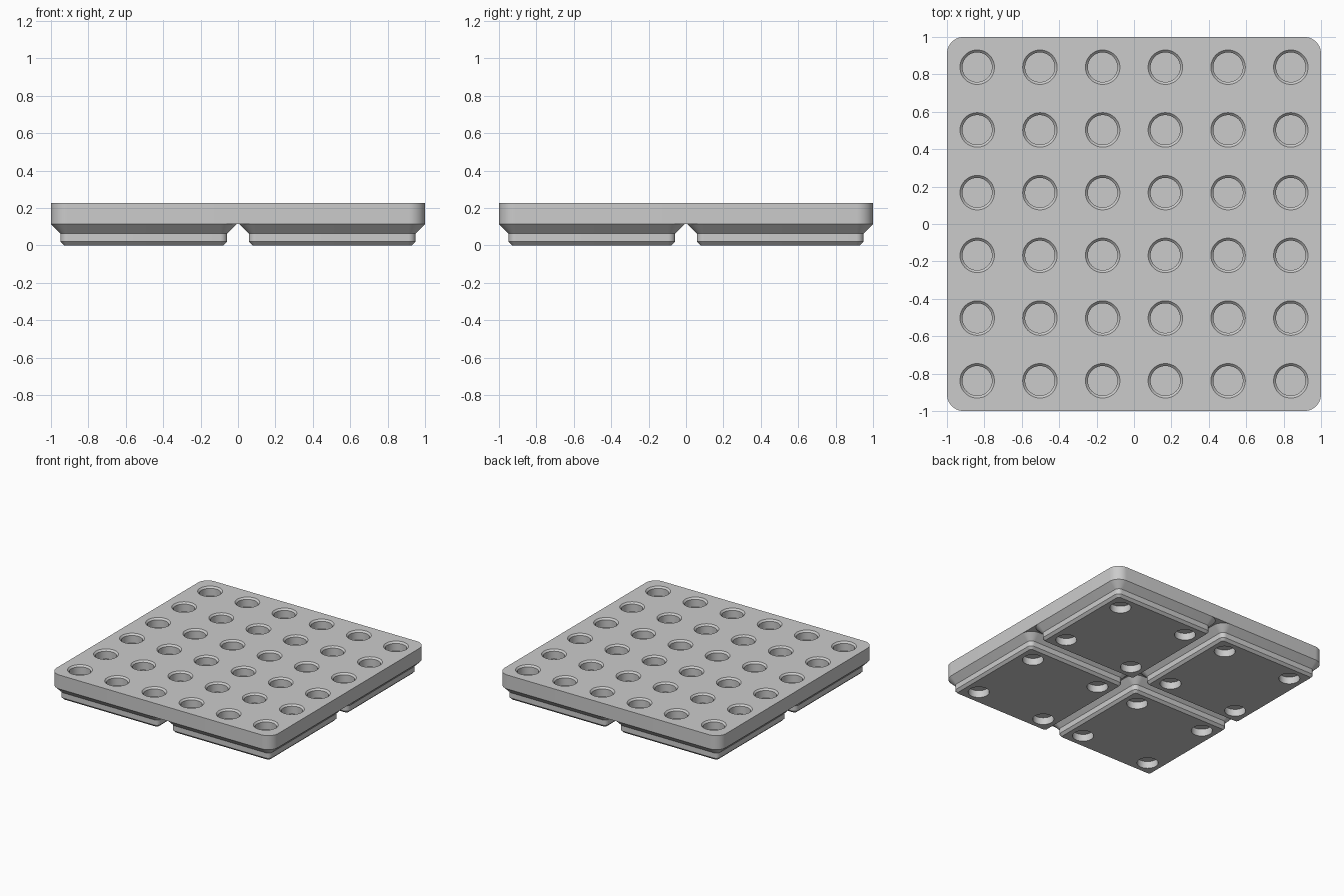
import bpy, bmesh
from math import cos, sin, pi, radians

cube = bpy.data.objects.get("Cube")
if cube:
    bpy.data.objects.remove(cube, do_unlink=True)

MM = 2 / 83.5                      # the part is laid out in millimetres

grey = bpy.data.materials.new("plain grey")
grey.use_nodes = True
grey.diffuse_color = (0.6, 0.6, 0.6, 1)
grey.node_tree.nodes["Principled BSDF"].inputs["Base Color"].default_value = (0.6, 0.6, 0.6, 1)


def rounded_square(half, radius, steps=10):
    points = []
    for corner, (sx, sy) in enumerate([(1, 1), (-1, 1), (-1, -1), (1, -1)]):
        for i in range(steps + 1):
            a = (corner + i / steps) * pi / 2
            points.append((sx * (half - radius) + radius * cos(a),
                           sy * (half - radius) + radius * sin(a)))
    return points


def circle(radius, steps=48):
    return [(radius * cos(2 * pi * i / steps), radius * sin(2 * pi * i / steps))
            for i in range(steps)]


def loft(bm, sections, cx=0, cy=0):
    """Closed solid through (outline, height) sections, from the bottom up."""
    rings = [[bm.verts.new(((x + cx) * MM, (y + cy) * MM, z * MM)) for x, y in outline]
             for outline, z in sections]
    n = len(rings[0])
    for low, high in zip(rings, rings[1:]):
        for i in range(n):
            j = (i + 1) % n
            bm.faces.new((low[i], low[j], high[j], high[i]))
    bm.faces.new(rings[0][::-1])
    bm.faces.new(rings[-1])


def make(name, sections, centres=((0, 0),)):
    bm = bmesh.new()
    for cx, cy in centres:
        loft(bm, sections, cx, cy)
    mesh = bpy.data.meshes.new(name)
    bm.to_mesh(mesh)
    bm.free()
    mesh.materials.append(grey)
    obj = bpy.data.objects.new(name, mesh)
    bpy.context.collection.objects.link(obj)
    return obj


def select_only(obj):
    bpy.ops.object.select_all(action='DESELECT')
    obj.select_set(True)
    bpy.context.view_layer.objects.active = obj


def drill(obj, cutter):
    mod = obj.modifiers.new("holes", 'BOOLEAN')
    mod.operation = 'DIFFERENCE'
    mod.solver = 'EXACT'
    mod.object = cutter
    select_only(obj)
    bpy.ops.object.modifier_apply(modifier=mod.name)
    bpy.data.objects.remove(cutter, do_unlink=True)
    bpy.ops.object.shade_smooth_by_angle(angle=radians(30))


TOP, FOOT = 9.5, 4.75

# Top slab with a six by six grid of chamfered pockets
slab = make("top_slab", [(rounded_square(41.75, 3.75), FOOT),
                         (rounded_square(41.75, 3.75), TOP)])
grid = [-35 + 14 * i for i in range(6)]
pockets = make("pocket_cutter",
               [(circle(3.3), TOP - 3.1), (circle(3.3), TOP - 0.55),
                (circle(3.85), TOP), (circle(3.85), TOP + 1)],
               [(x, y) for x in grid for y in grid])
drill(slab, pockets)

# Stepped foot with four magnet holes underneath
foot = make("foot_front_right", [(rounded_square(17.8, 0.8), 0),
                                 (rounded_square(18.6, 1.6), 0.8),
                                 (rounded_square(18.6, 1.6), 2.6),
                                 (rounded_square(20.75, 3.75), FOOT)])
magnets = make("magnet_cutter", [(circle(3.25), -1), (circle(3.25), 2.4)],
               [(x, y) for x in (-13, 13) for y in (-13, 13)])
drill(foot, magnets)

# Four feet share one mesh
foot.location = (-21 * MM, -21 * MM, 0)
for name, sx, sy in [("foot_front_left", 1, -1), ("foot_back_right", -1, 1),
                     ("foot_back_left", 1, 1)]:
    copy = bpy.data.objects.new(name, foot.data)
    for mod in foot.modifiers:
        new = copy.modifiers.new(mod.name, mod.type)
        if mod.type == 'NODES':
            new.node_group = mod.node_group
    copy.location = (sx * 21 * MM, sy * 21 * MM, 0)
    bpy.context.collection.objects.link(copy)
